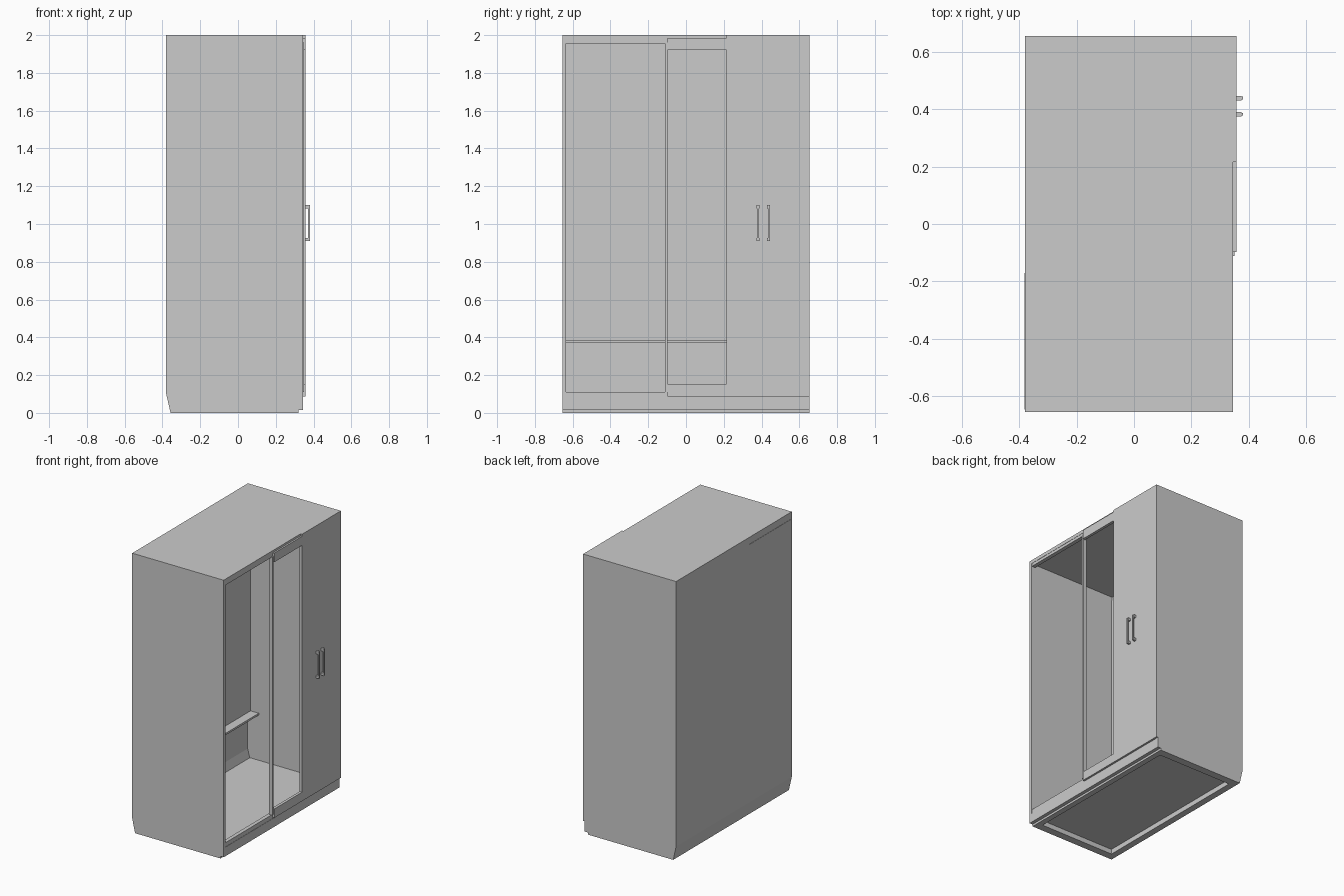
import bpy, bmesh
from mathutils import Vector

if "Cube" in bpy.data.objects:
    bpy.data.objects.remove(bpy.data.objects["Cube"])


def finish(name, bm):
    bmesh.ops.recalc_face_normals(bm, faces=bm.faces)
    me = bpy.data.meshes.new(name)
    bm.to_mesh(me)
    bm.free()
    ob = bpy.data.objects.new(name, me)
    bpy.context.collection.objects.link(ob)
    return ob


def box(name, x, y, z):
    bm = bmesh.new()
    bmesh.ops.create_cube(bm, size=1)
    for v in bm.verts:
        v.co = Vector([(r[0] + r[1]) / 2 + c * (r[1] - r[0])
                       for r, c in zip((x, y, z), v.co)])
    return finish(name, bm)


def profile(name, pts, y0, y1):
    # extrude an x-z outline along y
    bm = bmesh.new()
    f = bm.faces.new([bm.verts.new((x, y0, z)) for x, z in pts])
    ext = bmesh.ops.extrude_face_region(bm, geom=[f])["geom"]
    bmesh.ops.translate(bm, vec=(0, y1 - y0, 0),
                        verts=[g for g in ext if isinstance(g, bmesh.types.BMVert)])
    return finish(name, bm)


W = 0.655          # half width
T = 0.02           # board thickness
IN = W - T         # inner face of the sides
BACK, FRONT, DOOR = -0.38, 0.345, 0.357

# side boards with bevelled back foot and notched front foot
side = [(BACK, 0.10), (-0.357, 0), (0.32, 0), (0.32, 0.015),
        (FRONT, 0.015), (FRONT, 2), (BACK, 2)]
profile("left_side", side, -W, -IN)
profile("right_side", side, IN, W)

# back board following the same bevel, with thicker upper lining
profile("back_board", [(BACK, 2), (BACK, 0.10), (-0.357, 0), (-0.31, 0),
                       (-0.31, 0.04), (-0.349, 0.04), (-0.368, 0.11), (-0.368, 2)], -IN, IN)
box("back_lining", (-0.368, -0.345), (-IN, IN), (0.38, 1.975))
box("back_access_panel", (-0.382, -0.342), (-0.645, -0.17), (0.465, 1.95))

# top, floor and low shelf
box("top_board", (BACK, FRONT), (-IN, IN), (1.975, 2))
box("floor_board", (-0.35, 0.32), (-IN, IN), (0.035, 0.05))
box("back_shelf", (-0.368, -0.28), (-IN, IN), (0.373, 0.387))

# underside rim
for n, s in (("left", -1), ("right", 1)):
    box(n + "_base_rim", (-0.33, 0.30), sorted((s * IN, s * 0.60)), (0, 0.036))
box("front_base_rim", (0.28, 0.32), (-IN, IN), (0, 0.036))

# front plinth and open bay frame
box("plinth", (0.315, FRONT), (-IN, IN), (0.015, 0.08))
box("bottom_rail", (0.315, FRONT - 0.002), (-IN, IN), (0.08, 0.11))
box("top_rail", (0.315, FRONT - 0.002), (-IN, IN), (1.955, 1.98))
box("centre_post", (0.325, 0.35), (-0.112, -0.098), (0.11, 1.96))

# doors: solid panel on the right, open framed panel beside it
box("solid_door", (0.337, DOOR), (0.215, W), (0.088, 2))
box("door_top_strip", (0.337, DOOR), (-0.098, 0.215), (1.92, 1.985))
box("door_bottom_strip", (0.337, DOOR), (-0.098, 0.215), (0.088, 0.152))

# pair of bar handles on short standoffs
for i, y in enumerate((0.382, 0.438), 1):
    box(f"handle_bar_{i}", (0.370, 0.380), (y - 0.005, y + 0.005), (0.91, 1.10))
    for j, z in enumerate((0.918, 1.092), 1):
        box(f"handle_{i}_standoff_{j}", (DOOR - 0.002, 0.375),
            (y - 0.008, y + 0.008), (z - 0.009, z + 0.009))
